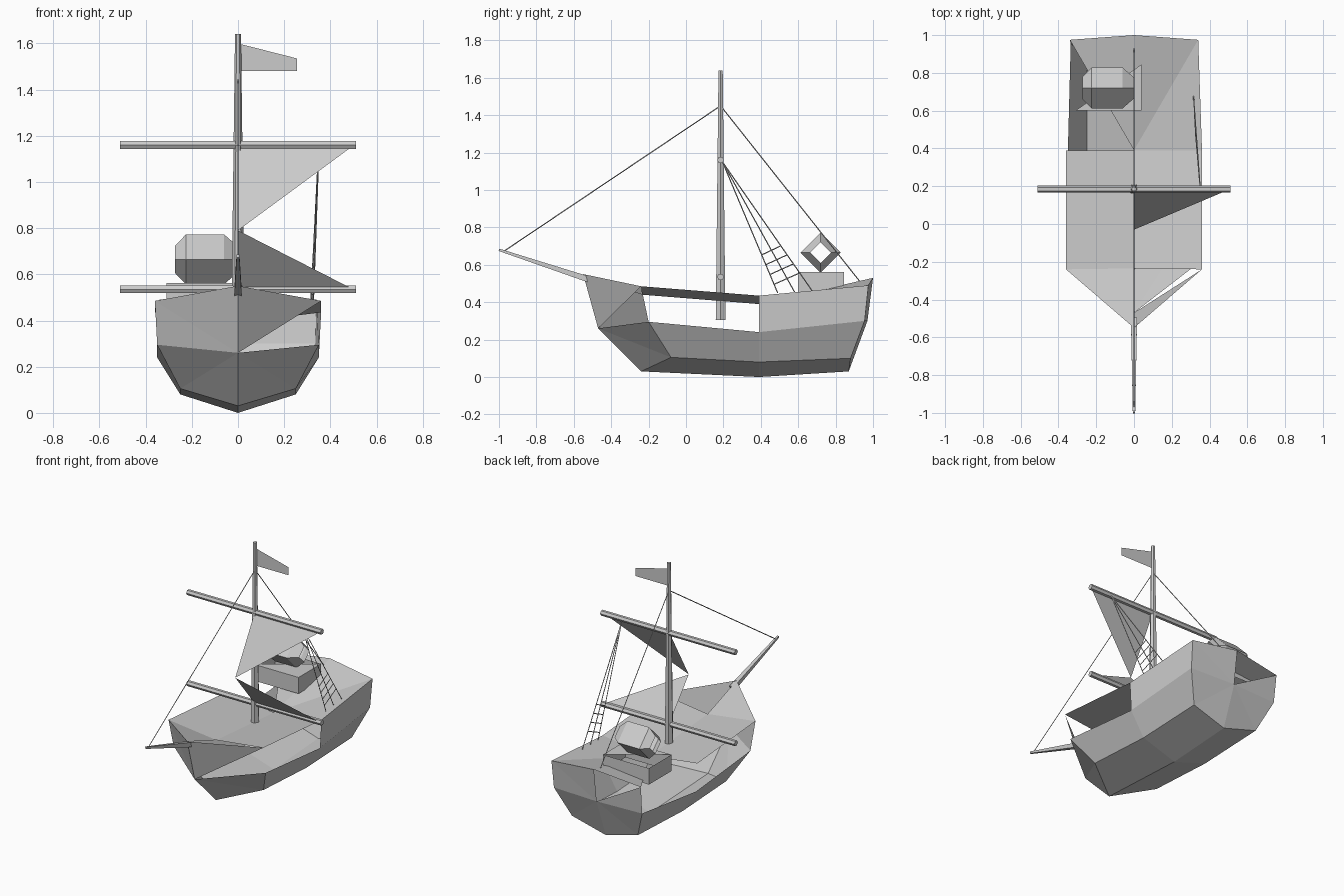
import bpy, bmesh, math
from mathutils import Vector

if "Cube" in bpy.data.objects:
    bpy.data.objects.remove(bpy.data.objects["Cube"])


def mesh_object(name, verts, faces):
    me = bpy.data.meshes.new(name)
    me.from_pydata(verts, [], faces)
    ob = bpy.data.objects.new(name, me)
    bpy.context.collection.objects.link(ob)
    return ob


def tube(name, rings, sides=6, cap=True, phase=0.0):
    """Straight run of rings: each ring is (centre, radius)."""
    pts = [Vector(p) for p, _ in rings]
    rot = (pts[-1] - pts[0]).to_track_quat('Z', 'Y')
    verts, faces = [], []
    for p, (_, r) in zip(pts, rings):
        for i in range(sides):
            a = 2 * math.pi * i / sides + phase
            verts.append(p + rot @ Vector((r * math.cos(a), r * math.sin(a), 0)))
    for k in range(len(rings) - 1):
        for i in range(sides):
            j = (i + 1) % sides
            faces.append((k * sides + i, k * sides + j, (k + 1) * sides + j, (k + 1) * sides + i))
    if cap:
        faces.append(tuple(reversed(range(sides))))
        faces.append(tuple(range((len(rings) - 1) * sides, len(rings) * sides)))
    return mesh_object(name, verts, faces)


def rope(name, a, b, r=0.003):
    return tube(name, [(a, r), (b, r)], 4)


# Hull stations: bow (a), middle (m), stern (s); keel 0 up to sheer 3
P = {
    'a0': (0, -.24, .03), 'a1': (.25, -.08, .105), 'a2': (.35, -.20, .295), 'a3': (.36, -.24, .485),
    'm0': (0, .39, 0), 'm1': (.25, .39, .08), 'm2': (.35, .39, .24), 'm3': (.36, .39, .435),
    's0': (0, .87, .03), 's1': (.25, .88, .10), 's2': (.335, .955, .30), 's3': (.34, .975, .49),
    'stem': (0, -.47, .26), 'prow': (0, -.55, .55),
    'tc': (0, .97, .30), 'tt': (0, 1.0, .53),
    'df': (0, -.235, .44), 'dm': (0, .39, .39),
}


def panels(name, faces_by_side):
    bm = bmesh.new()
    cache = {}
    for side, text in faces_by_side:
        for face in text.split(','):
            vs = []
            for k in face.split():
                x, y, z = P[k]
                co = (x * side, y, z)
                if co not in cache:
                    cache[co] = bm.verts.new(co)
                vs.append(cache[co])
            bm.faces.new(vs if side > 0 else vs[::-1])
    bmesh.ops.recalc_face_normals(bm, faces=bm.faces)
    me = bpy.data.meshes.new(name)
    bm.to_mesh(me)
    bm.free()
    ob = bpy.data.objects.new(name, me)
    bpy.context.collection.objects.link(ob)


both = ("stem a0 a1,stem a1 a2,a0 m0 m1 a1,a1 m1 m2 a2,m0 s0 s1 m1,m1 s1 s2 m2,"
        "prow stem a3,s0 tc s1,s1 tc s2,tc s3 s2")
panels("hull", [(1, both + ",m2 s2 s3 m3,tc tt s3"), (-1, both + ",stem a2 a3")])

# Decks: sagging main deck, half foredeck, raised stern deck
panels("main_deck", [(1, "df a3 m3 dm"), (-1, "df a3 m3 dm")])
panels("fore_deck", [(-1, "prow df a3")])
panels("stern_deck", [(1, "dm m3 s3,dm s3 tt"), (-1, "dm s3 tt")])

# Cabin box with half of its lid
x0, x1, y0, y1, zb, zt = -.31, .04, .60, .845, .45, .562
mesh_object("cabin", [(x, y, z) for z in (zb, zt) for x, y in ((x0, y0), (x1, y0), (x1, y1), (x0, y1))],
            [(0, 1, 5, 4), (1, 2, 6, 5), (2, 3, 7, 6), (3, 0, 4, 7), (4, 5, 6)])

# Four-sided open barrel on the cabin
tube("barrel", [((x, .72, .665), r) for x, r in ((-.272, .06), (-.225, .108), (-.06, .108), (0, .055))],
     4, cap=False)

# Mast, yards and bowsprit
MY = .185
tube("mast", [((0, MY, .305), .03), ((0, MY, 1.64), .013)], 6)
for name, z in (("lower_yard", .535), ("upper_yard", 1.16)):
    tube(name, [((-.51, MY, z), .019), ((.51, MY, z), .019)], 6)
tube("bowsprit", [((0, -.50, .515), .023), ((0, -1, .68), .009)], 4, phase=math.pi / 4)

# Sail remnants and flag
mesh_object("upper_sail", [(0, MY, 1.165), (.51, MY, 1.165), (0, -.03, .79)], [(0, 2, 1)])
mesh_object("lower_sail", [(0, MY, .53), (.51, MY, .53), (0, -.03, .79)], [(0, 1, 2)])
mesh_object("flag", [(0, MY, 1.48), (.255, MY, 1.48), (.255, MY, 1.535), (0, MY, 1.6)], [(0, 1, 2, 3)])

# Stays
rope("fore_stay", (0, -.97, .675), (0, MY, 1.45))
rope("back_stay", (0, MY, 1.45), (0, .93, .51))

# Shrouds with rungs on the right side
top = Vector((.35, .195, 1.15))
feet = [Vector(p) for p in ((.325, .49, .45), (.32, .58, .455), (.315, .675, .46))]
for i, foot in enumerate(feet):
    rope(f"shroud_{i}", top, foot)
for i in range(4):
    a = top.lerp(feet[0], .71 + .075 * i)
    b = top.lerp(feet[2], .65 + .07 * i)
    rope(f"shroud_rung_{i}", a, b)
